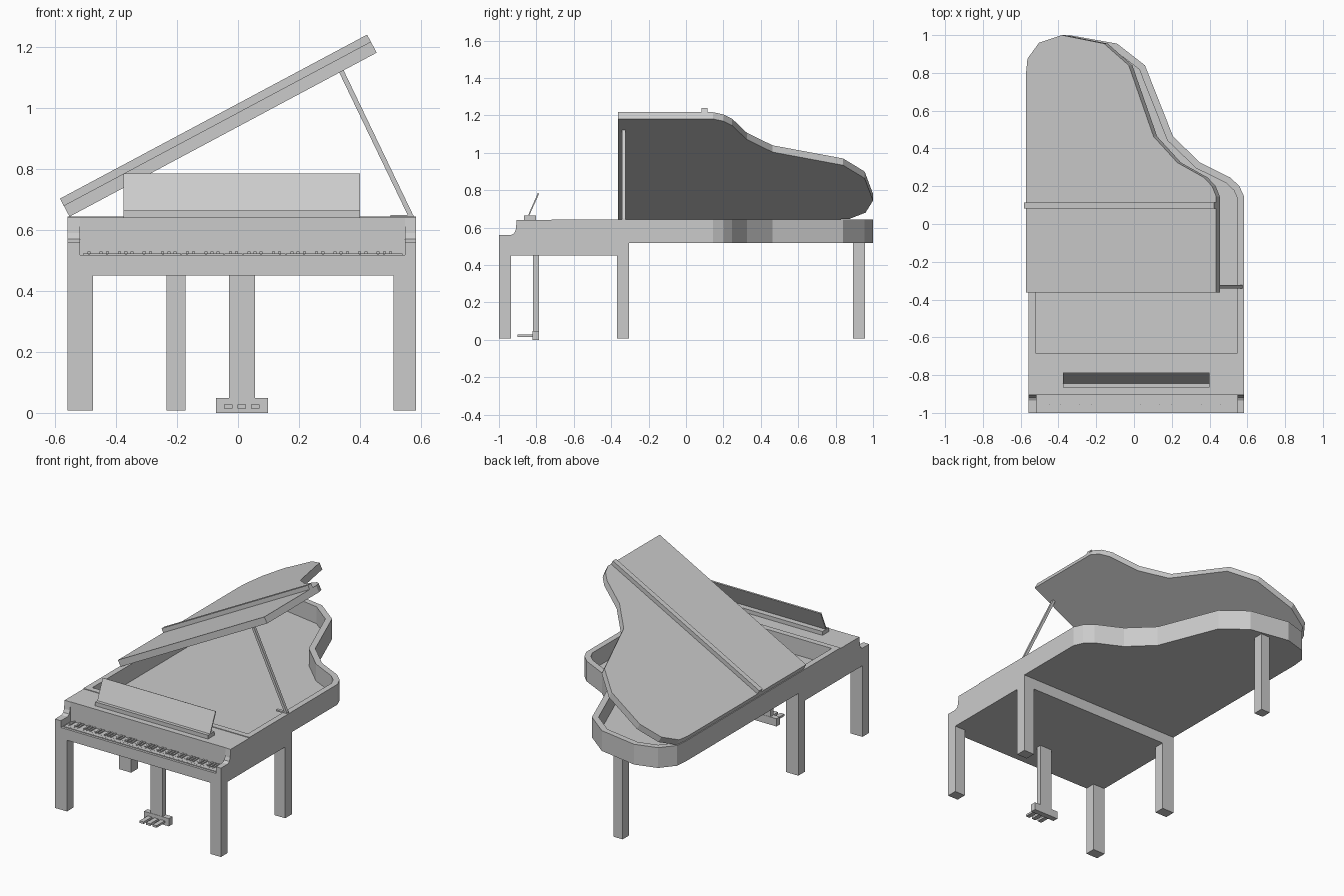
import bpy, bmesh, math
from mathutils import Vector, Matrix

if "Cube" in bpy.data.objects:
    bpy.data.objects.remove(bpy.data.objects["Cube"])


def finish(name, bm):
    bmesh.ops.recalc_face_normals(bm, faces=bm.faces)
    me = bpy.data.meshes.new(name)
    bm.to_mesh(me)
    bm.free()
    ob = bpy.data.objects.new(name, me)
    bpy.context.collection.objects.link(ob)
    return ob


def prism_bm(pts, lo, hi, axis):
    """Extrude a 2D outline: axis 'x' takes (y, z) points, axis 'z' takes (x, y)."""
    bm = bmesh.new()
    to3 = (lambda a, b: (lo, a, b)) if axis == 'x' else (lambda a, b: (a, b, lo))
    face = bm.faces.new([bm.verts.new(to3(a, b)) for a, b in pts])
    ext = bmesh.ops.extrude_face_region(bm, geom=[face])['geom']
    step = Vector((hi - lo, 0, 0)) if axis == 'x' else Vector((0, 0, hi - lo))
    bmesh.ops.translate(bm, vec=step, verts=[v for v in ext if isinstance(v, bmesh.types.BMVert)])
    bmesh.ops.recalc_face_normals(bm, faces=bm.faces)
    return bm


def prism(name, pts, lo, hi, axis):
    return finish(name, prism_bm(pts, lo, hi, axis))


def add_box(bm, x, y, z):
    m = Matrix.Translation(((x[0] + x[1]) / 2, (y[0] + y[1]) / 2, (z[0] + z[1]) / 2))
    m = m @ Matrix.Diagonal((x[1] - x[0], y[1] - y[0], z[1] - z[0], 1))
    bmesh.ops.create_cube(bm, size=1, matrix=m)


def box(name, x, y, z):
    bm = bmesh.new()
    add_box(bm, x, y, z)
    return finish(name, bm)


L, R = -0.558, 0.583          # outer sides of the case
KL, KR = -0.517, 0.548        # keyboard opening

# Curved tail, shared by the case and the lid
TAIL = [(R, 0.145), (0.558, 0.2), (0.51, 0.246), (0.35, 0.325), (0.207, 0.463),
        (0.058, 0.84), (-0.09, 0.955), (-0.344, 1.0), (-0.48, 0.96), (-0.55, 0.875), (L, 0.80)]


def outline(front):
    return [(L, front), (R, front)] + TAIL


# Hollow case with rim and soundboard floor
bm = prism_bm(outline(-0.72), 0.518, 0.644, 'z')
top = max(bm.faces, key=lambda f: f.calc_center_median().z)
bmesh.ops.inset_region(bm, faces=[top], thickness=0.036, use_even_offset=True)
inner = bmesh.ops.extrude_discrete_faces(bm, faces=[top])['faces'][0]
bmesh.ops.translate(bm, vec=(0, 0, -0.105), verts=inner.verts)
finish("case_rim", bm)

# Key bed, fallboard block and curved arms
box("key_bed", (L, R), (-1.0, -0.305), (0.45, 0.518))
box("fallboard", (KL, KR), (-0.903, -0.72), (0.518, 0.64))
arm = [(-1.0, 0.518), (-1.0, 0.56), (-0.935, 0.56), (-0.918, 0.57),
       (-0.91, 0.59), (-0.905, 0.64), (-0.72, 0.64), (-0.72, 0.518)]
prism("left_arm", arm, L, KL, 'x')
prism("right_arm", arm, KR, R, 'x')

# Keys: 52 white, 36 black
k0, k1 = KL + 0.008, KR - 0.008
w = (k1 - k0) / 52
white, black = bmesh.new(), bmesh.new()
for i in range(52):
    x = k0 + i * w
    add_box(white, (x + 0.0003, x + w - 0.0003), (-0.985, -0.903), (0.517, 0.522))
    if i < 51 and i % 7 in (0, 2, 3, 5, 6):
        add_box(black, (x + w - 0.005, x + w + 0.005), (-0.955, -0.903), (0.522, 0.529))
finish("white_keys", white)
finish("black_keys", black)

# Legs
for side, x in (("left", (L, -0.475)), ("right", (0.51, R))):
    box(side + "_front_leg", x, (-1.0, -0.935), (0.008, 0.45))
    box(side + "_middle_leg", x, (-0.37, -0.305), (0.008, 0.45))
box("rear_leg", (-0.235, -0.172), (0.893, 0.957), (0.008, 0.518))

# Pedal lyre
box("pedal_post", (-0.03, 0.055), (-0.818, -0.787), (0.048, 0.45))
box("pedal_box", (-0.072, 0.099), (-0.82, -0.785), (0.0, 0.048))
for i in range(3):
    c = -0.032 + i * 0.0445
    box(f"pedal_{i + 1}", (c - 0.014, c + 0.014), (-0.9, -0.82), (0.014, 0.027))

# Music desk
box("music_desk_ledge", (-0.375, 0.4), (-0.866, -0.803), (0.64, 0.664))
prism("music_desk_panel", [(-0.845, 0.664), (-0.838, 0.664), (-0.785, 0.782), (-0.792, 0.785)],
      -0.375, 0.4, 'x')

# Open lid with the hinge bar, tilted about the left edge
tilt = Matrix.Translation((-0.552, 0, 0.643)) @ Matrix.Rotation(-math.radians(28.1), 4, 'Y') \
    @ Matrix.Translation((-L, 0, 0))
lid = prism("lid", outline(-0.363), 0.0, 0.041, 'z')
bar = box("lid_hinge_bar", (L, R), (0.082, 0.114), (0.041, 0.067))
for ob in (lid, bar):
    ob.data.transform(tilt)

# Prop stick and its foot
a, b = Vector((0.567, -0.332, 0.644)), Vector((0.338, -0.332, 1.121))
prop = box("lid_prop", (-0.008, 0.008), (-0.009, 0.009), (0, (b - a).length))
prop.data.transform(Matrix.Translation(a) @ Matrix.Rotation(math.atan2(b.x - a.x, b.z - a.z), 4, 'Y'))
box("prop_foot", (0.5, 0.575), (-0.341, -0.323), (0.64, 0.649))
